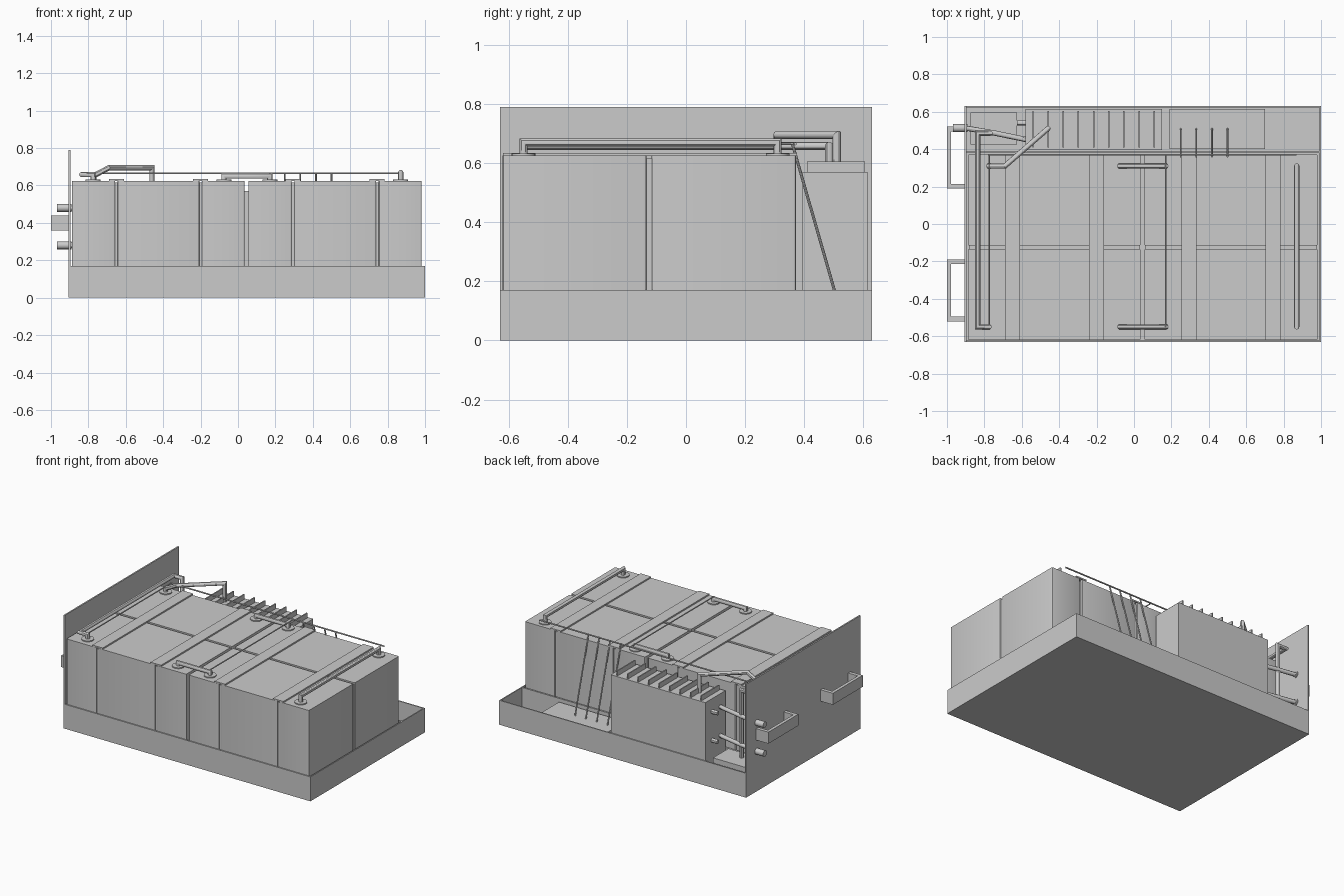
import bpy
import bmesh
from mathutils import Vector

if "Cube" in bpy.data.objects:
    bpy.data.objects.remove(bpy.data.objects["Cube"], do_unlink=True)

grey = bpy.data.materials.new("plain grey")
grey.use_nodes = True
GREY = (0.6, 0.6, 0.6, 1)
grey.diffuse_color = GREY
grey.node_tree.nodes["Principled BSDF"].inputs["Base Color"].default_value = GREY


def finish(name, bm):
    mesh = bpy.data.meshes.new(name)
    bm.to_mesh(mesh)
    bm.free()
    mesh.materials.append(grey)
    obj = bpy.data.objects.new(name, mesh)
    bpy.context.collection.objects.link(obj)
    return obj


def box(name, x, y, z, round_corners=0):
    bm = bmesh.new()
    bmesh.ops.create_cube(bm, size=1)
    for v in bm.verts:
        v.co = [r[0] if c < 0 else r[1] for c, r in zip(v.co, (x, y, z))]
    if round_corners:
        upright = [e for e in bm.edges if abs(e.verts[0].co.z - e.verts[1].co.z) > 0.01]
        bmesh.ops.bevel(bm, geom=upright, offset=round_corners, segments=3,
                        profile=0.5, affect='EDGES')
    return finish(name, bm)


def smooth(obj):
    bpy.ops.object.select_all(action='DESELECT')
    obj.select_set(True)
    bpy.context.view_layer.objects.active = obj
    bpy.ops.object.shade_smooth_by_angle()


def pipe(name, points, radius, sides=12):
    """Round tube with mitred bends through the points."""
    bm = bmesh.new()
    pts = [Vector(p) for p in points]
    dirs = [(b - a).normalized() for a, b in zip(pts, pts[1:])]
    circle = bmesh.ops.create_circle(bm, cap_ends=False, segments=sides, radius=radius)["verts"]
    turn = dirs[0].to_track_quat('Z', 'Y')
    ring = circle
    for v in ring:
        v.co = turn @ v.co + pts[0]
    bm.faces.new(ring[::-1])
    for i, d in enumerate(dirs):
        last = i == len(dirs) - 1
        normal = d if last else (d + dirs[i + 1]).normalized()
        new = [bm.verts.new(v.co + d * ((pts[i + 1] - v.co).dot(normal) / d.dot(normal)))
               for v in ring]
        for k in range(sides):
            j = (k + 1) % sides
            bm.faces.new((ring[k], ring[j], new[j], new[k]))
        ring = new
    bm.faces.new(ring)
    bmesh.ops.recalc_face_normals(bm, faces=bm.faces)
    smooth(finish(name, bm))


# Open tray and end plate
box("tray_floor", (-0.9, 1), (-0.63, 0.63), (0, 0.02))
for side, y in (("front", -0.63), ("back", 0.622)):
    box("tray_wall_" + side, (-0.9, 1), (y, y + 0.008), (0.02, 0.17))
box("tray_wall_left", (0.992, 1), (-0.622, 0.622), (0.02, 0.17))
box("tray_divider", (-0.895, 0.992), (0.38, 0.39), (0.02, 0.17))
box("end_plate", (-0.905, -0.895), (-0.63, 0.63), (0, 0.79))

# Battery modules in two rows, with a recessed filler behind the grooves
columns = [(-0.888, -0.657), (-0.643, -0.207), (-0.193, 0.035),
           (0.055, 0.287), (0.301, 0.738), (0.752, 0.982)]
for row, y in (("front", (-0.621, -0.134)), ("back", (-0.116, 0.372))):
    for i, x in enumerate(columns):
        smooth(box(f"module_{row}_{i + 1}", x, y, (0.02, 0.625), 0.008))
for x in ((-0.88, 0.03), (0.06, 0.975)):
    box("module_filler", x, (-0.613, 0.364), (0.02, 0.615))

# Flat straps across the modules
for x in (-0.65, -0.2, 0.294, 0.744):
    box("strap", (x - 0.04, x + 0.04), (-0.62, 0.375), (0.625, 0.635))

# Coolant ports: flange and short riser
for x in (-0.775, -0.075, 0.17, 0.87):
    for y in (-0.55, 0.31):
        pipe("port_flange", [(x, y, 0.62), (x, y, 0.632)], 0.04, 24)

# Coolant pipes on top
for y in (-0.55, 0.31):
    pipe("bridge_pipe", [(-0.075, y, 0.625), (-0.075, y, 0.65), (0.17, y, 0.65),
                         (0.17, y, 0.625)], 0.014)
pipe("end_pipe", [(0.87, -0.55, 0.625), (0.87, -0.55, 0.67), (0.87, 0.31, 0.67),
                  (0.87, 0.31, 0.625)], 0.014)
pipe("return_pipe", [(-0.775, -0.55, 0.625), (-0.775, -0.55, 0.658), (-0.835, -0.55, 0.658),
                     (-0.835, 0.485, 0.658), (-0.77, 0.485, 0.658), (-0.77, 0.485, 0.15)], 0.014)
pipe("supply_pipe", [(-0.775, 0.31, 0.625), (-0.775, 0.31, 0.65), (-0.69, 0.31, 0.695),
                     (-0.46, 0.51, 0.695), (-0.46, 0.51, 0.56)], 0.014)

# Thin wiring harness with hanging leads
for x in (-0.775, 0.17):
    pipe("harness_wire", [(x, -0.55, 0.665), (x, 0.365, 0.665)], 0.004, 8)
pipe("harness_trunk", [(-0.78, 0.37, 0.665), (0.87, 0.37, 0.665)], 0.005, 8)
for x in (0.25, 0.333, 0.417, 0.5):
    pipe("hanging_lead", [(x, 0.36, 0.665), (x, 0.508, 0.15)], 0.005, 8)

# Cooling unit with fins
box("cooling_unit", (-0.58, 0.15), (0.395, 0.615), (0.02, 0.57))
for i in range(9):
    x = -0.54 + i * 0.081
    box("cooling_fin", (x - 0.004, x + 0.004), (0.41, 0.605), (0.57, 0.605))

# Electronics box and pump base standing in the tray
box("electronics_box", (0.19, 0.7), (0.4, 0.615), (0.02, 0.15))
box("pump_base", (-0.875, -0.625), (0.425, 0.595), (0.02, 0.19))

# Outside connectors and their lines to the cooling unit
for z in (0.48, 0.28):
    pipe("connector", [(-0.968, 0.513, z), (-0.89, 0.513, z)], 0.021, 16)
    pipe("connector_line", [(-0.9, 0.513, z), (-0.74, 0.485, z), (-0.57, 0.45, z)], 0.014)
    pipe("unit_stub", [(-0.625, 0.54, z), (-0.57, 0.54, z)], 0.014)

# Pull handles on the end plate
for s in (-1, 1):
    for a, b in ((0.19, 0.215), (0.495, 0.52)):
        y = sorted((s * a, s * b))
        box("handle_leg", (-1, -0.9), y, (0.36, 0.44))
    box("handle_grip", (-1, -0.978), sorted((s * 0.19, s * 0.52)), (0.36, 0.44))
